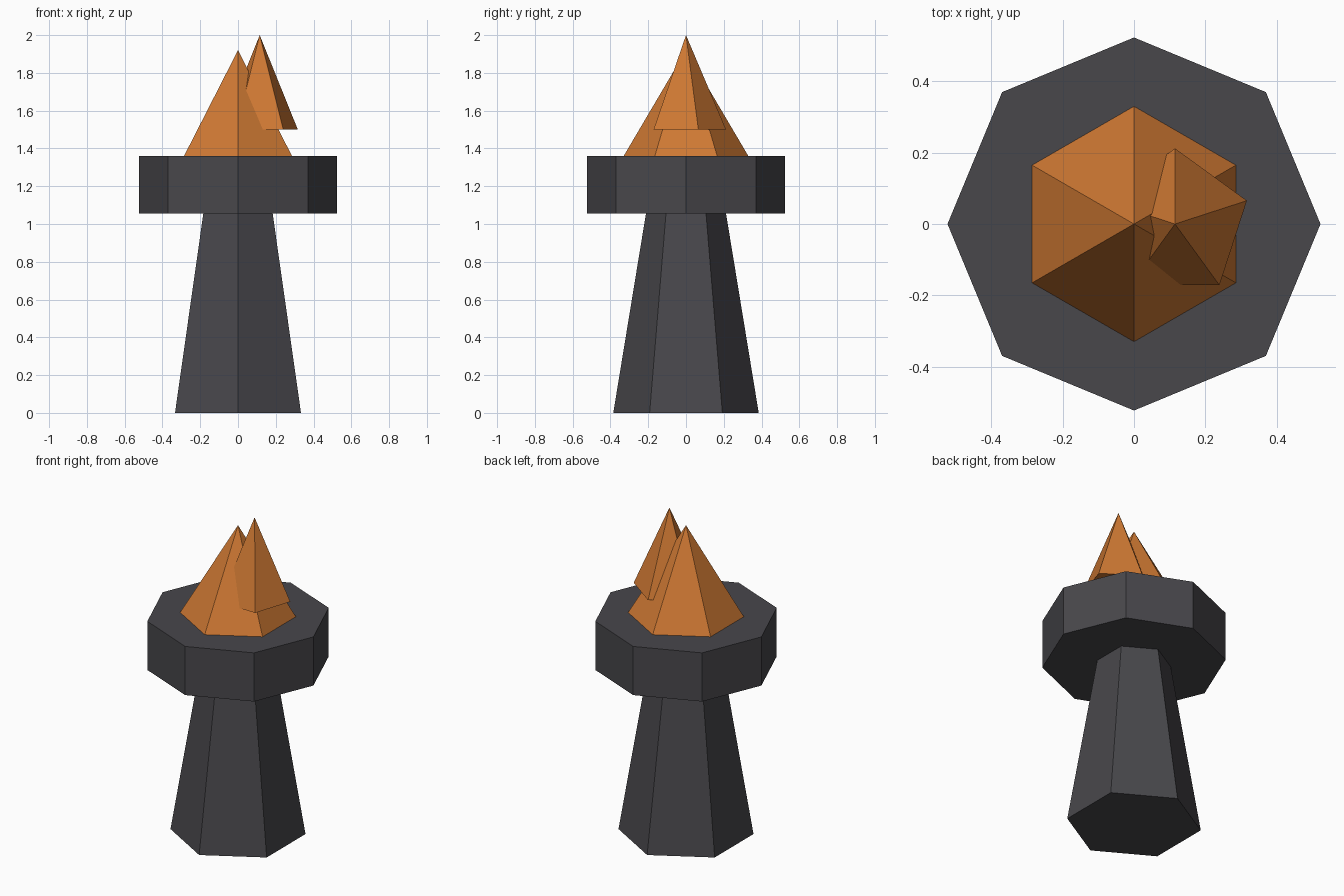
import bpy

if "Cube" in bpy.data.objects:
    bpy.data.objects.remove(bpy.data.objects["Cube"])


def material(name, rgb):
    mat = bpy.data.materials.new(name)
    mat.diffuse_color = (*rgb, 1.0)
    mat.use_nodes = True
    mat.node_tree.nodes["Principled BSDF"].inputs["Base Color"].default_value = mat.diffuse_color
    return mat


def prism(name, sides, r_bottom, r_top, z0, z1, mat, x=0.0):
    """Flat-faced cone, frustum or prism between two heights, one corner at +y."""
    bpy.ops.mesh.primitive_cone_add(
        vertices=sides, radius1=r_bottom, radius2=r_top, depth=z1 - z0,
        location=(x, 0, (z0 + z1) / 2))
    obj = bpy.context.object
    obj.name = name
    obj.data.materials.append(mat)
    return obj


iron = material("dark iron", (0.065, 0.063, 0.071))
flame = material("flame orange", (0.62, 0.19, 0.033))

# Tapered hexagonal pedestal
prism("pedestal", 6, 0.385, 0.212, 0.0, 1.055, iron)
# Octagonal fire bowl
prism("bowl", 8, 0.523, 0.523, 1.055, 1.36, iron)
# Large central flame and smaller offset flame
prism("main_flame", 6, 0.33, 0.0, 1.36, 1.92, flame)
prism("side_flame", 5, 0.212, 0.0, 1.50, 2.0, flame, x=0.115)
